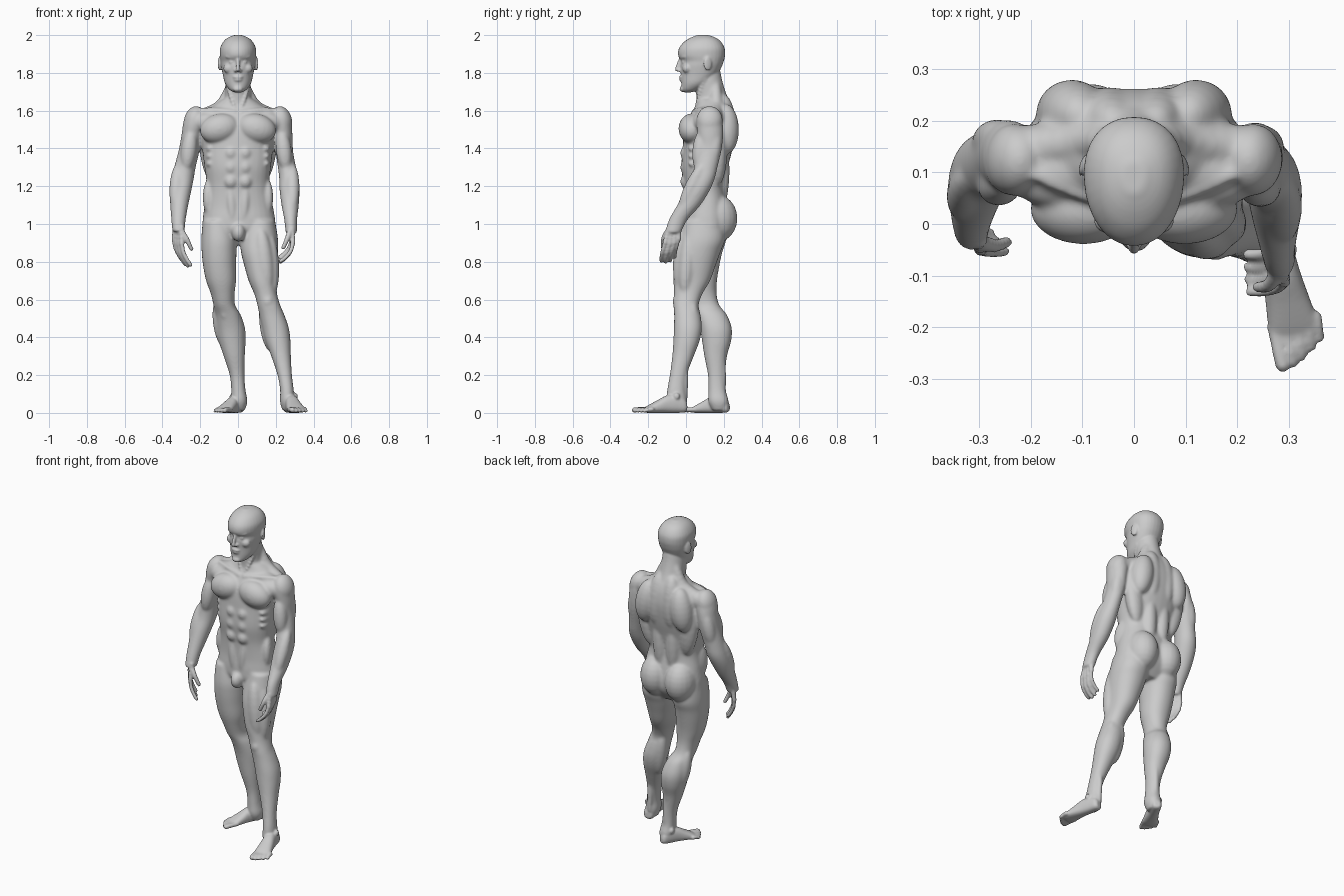
import bpy, bmesh, math
from mathutils import Vector, Matrix

skin = bpy.data.materials.new("plain grey")
skin.diffuse_color = (0.6, 0.6, 0.6, 1)
bm = bmesh.new()


def spline(rows, n=5):
    """Catmull-Rom through rows of numbers."""
    rows = [Vector(r) for r in rows]
    out = []
    for i in range(len(rows) - 1):
        a, b, c, d = rows[max(i - 1, 0)], rows[i], rows[i + 1], rows[min(i + 2, len(rows) - 1)]
        for k in range(n):
            t = k / n
            out.append(0.5 * (2 * b + (c - a) * t + (2 * a - 5 * b + 4 * c - d) * t * t
                              + (3 * b - a - 3 * c + d) * t ** 3))
    return out + [rows[-1]]


def loft(rows, power=2.0, egg=0.0, mat=Matrix()):
    """Rows are (height, x min, x max, y min, y max)."""
    rings = []
    for t, x0, x1, y0, y1 in spline(rows):
        ring = []
        for k in range(32):
            c, s = math.cos(k * math.pi / 16), math.sin(k * math.pi / 16)
            c2 = math.copysign(abs(c) ** (2 / power), c) * (1 + egg * s)
            s2 = math.copysign(abs(s) ** (2 / power), s)
            ring.append(bm.verts.new(mat @ Vector(((x0 + x1) / 2 + c2 * (x1 - x0) / 2,
                                                   (y0 + y1) / 2 + s2 * (y1 - y0) / 2, t))))
        rings.append(ring)
    for a, b in zip(rings, rings[1:]):
        for i in range(32):
            j = (i + 1) % 32
            bm.faces.new((a[i], a[j], b[j], b[i]))
    bm.faces.new(rings[0])
    bm.faces.new(rings[-1])


def blob(p, r, rot=Matrix()):
    m = Matrix.Translation(p) @ rot @ Matrix.Diagonal((*r, 1))
    bmesh.ops.create_uvsphere(bm, u_segments=20, v_segments=12, radius=1, matrix=m)


def muscle(p0, p1, r, flat=1.0):
    """Spindle between two points."""
    p0, p1 = Vector(p0), Vector(p1)
    d = p1 - p0
    rot = d.to_track_quat('Z', 'Y').to_matrix().to_4x4()
    blob((p0 + p1) / 2, (r, r * flat, d.length / 2), rot)


def tube(pts, r0, r1):
    """Round tapering tube with ball ends."""
    pts = spline([tuple(p) for p in pts], 5)
    for i, p in enumerate(pts):
        r = r0 + (r1 - r0) * i / (len(pts) - 1)
        bmesh.ops.create_icosphere(bm, subdivisions=2, radius=r, matrix=Matrix.Translation(p))


def fused(name, voxel, iterations, core=None):
    """Turn the collected parts, plus a finished core, into one softened object."""
    global bm
    bmesh.ops.recalc_face_normals(bm, faces=bm.faces)
    if core:
        bm.from_mesh(core)
    mesh = bpy.data.meshes.new(name)
    bm.to_mesh(mesh)
    bm.free()
    bm = bmesh.new()
    ob = bpy.data.objects.new(name, mesh)
    bpy.context.collection.objects.link(ob)
    mesh.materials.append(skin)
    fuse = ob.modifiers.new("fuse", 'REMESH')
    fuse.mode = 'VOXEL'
    fuse.voxel_size = voxel
    fuse.use_smooth_shade = True
    soft = ob.modifiers.new("soften", 'SMOOTH')
    soft.factor = 0.5
    soft.iterations = iterations
    return ob


# torso and neck
loft([(.89, -.11, .12, .05, .17), (.96, -.18, .195, -.01, .22), (1.02, -.187, .197, -.017, .23),
      (1.10, -.177, .184, -.01, .22), (1.20, -.166, .165, -.012, .205), (1.30, -.177, .174, -.024, .222),
      (1.40, -.19, .186, -.018, .247), (1.50, -.2, .2, -.008, .262), (1.57, -.195, .195, .02, .258),
      (1.62, -.14, .14, .05, .245), (1.66, -.085, .085, .06, .225)], 2.3)
loft([(1.56, -.085, .085, .05, .24), (1.64, -.074, .074, .055, .232), (1.70, -.068, .068, .052, .21),
      (1.76, -.067, .067, .045, .192), (1.82, -.062, .062, .05, .18)])
blob((.003, -.01, .955), (.036, .045, .05))
for s in (-1, 1):
    blob((s * .098, .03, 1.505), (.106, .07, .078), Matrix.Rotation(s * .25, 4, 'Y'))    # chest
    muscle((s * .1, .06, 1.55), (s * .25, .11, 1.53), .05)
    muscle((s * .01, .08, 1.59), (s * .24, .12, 1.555), .05)
    muscle((s * .165, .175, 1.55), (s * .115, .165, 1.2), .048, 1.3)                     # lats
    tube([(s * .035, .155, 1.73), (s * .09, .16, 1.62), (s * .2, .145, 1.558)], .03, .05)  # traps
    muscle((s * .04, .195, 1.69), (s * .055, .21, 1.36), .063)
    muscle((s * .10, .21, 1.635), (s * .14, .215, 1.37), .068)                           # shoulder blades
    muscle((s * .05, .195, 1.44), (s * .04, .175, 1.05), .045)                           # lower back
    tube([(s * .018, .038, 1.592), (s * .1, .055, 1.603), (s * .19, .095, 1.606)], .013, .013)
    for z in (1.375, 1.30, 1.225):                                                       # abdominals
        blob((s * .038, .004, z), (.037, .035, .04))
    muscle((s * .04, .02, 1.24), (s * .02, .01, .97), .038, .8)
    for z in (1.40, 1.36, 1.32):
        blob((s * .148, .05, z), (.024, .04, .018), Matrix.Rotation(s * .4, 4, 'Y'))
    muscle((s * .145, .085, 1.25), (s * .15, .075, 1.04), .034, 1.6)                     # flanks
    blob((s * .084, .165, 1.03), (.092, .108, .125))                                     # buttocks
    blob((s * .232, .125, 1.55), (.054, .07, .077), Matrix.Rotation(-s * .3, 4, 'Y'))    # shoulders

# arms
loft([(1.60, .19, .25, .08, .17), (1.55, .17, .28, .055, .192), (1.48, .185, .288, .06, .197),
      (1.40, .196, .29, .065, .19), (1.30, .211, .307, .043, .167), (1.24, .218, .32, .023, .152),
      (1.18, .22, .326, -.007, .127), (1.10, .23, .322, -.047, .077), (1.02, .245, .313, -.092, .007),
      (.95, .252, .313, -.112, -.028)])
loft([(1.60, -.25, -.19, .08, .17), (1.55, -.286, -.17, .055, .192), (1.48, -.298, -.19, .06, .202),
      (1.40, -.312, -.201, .065, .197), (1.30, -.338, -.224, .051, .182), (1.24, -.352, -.234, .04, .172),
      (1.18, -.36, -.246, .018, .147), (1.10, -.359, -.263, -.01, .102), (1.02, -.353, -.277, -.037, .048),
      (.96, -.348, -.282, -.054, .022)])
for p0, p1, r in (((.23, .085, 1.5), (.255, .065, 1.28), .042), ((-.245, .085, 1.5), (-.275, .07, 1.28), .042),
                  ((.24, .165, 1.52), (.262, .135, 1.3), .04), ((-.25, .17, 1.52), (-.29, .155, 1.3), .04),
                  ((.288, .09, 1.32), (.288, -.03, 1.07), .038), ((-.318, .1, 1.32), (-.333, .02, 1.07), .038)):
    muscle(p0, p1, r)

# legs
loft([(1.02, .03, .195, -.01, .2), (.92, .012, .212, -.037, .207), (.85, .016, .212, -.054, .182),
      (.78, .033, .207, -.062, .157), (.70, .056, .202, -.066, .128), (.63, .086, .207, -.064, .087),
      (.57, .103, .224, -.066, .067), (.52, .113, .245, -.063, .077), (.45, .128, .269, -.064, .084),
      (.38, .145, .278, -.067, .072), (.30, .176, .28, -.073, .041), (.20, .209, .286, -.086, .004),
      (.12, .223, .295, -.1, -.004), (.06, .222, .299, -.104, .004), (.012, .235, .288, -.085, -.008)], 2.15)
loft([(1.02, -.187, -.03, -.01, .2), (.92, -.194, -.008, -.027, .212), (.85, -.192, -.008, -.027, .192),
      (.78, -.185, -.01, -.02, .177), (.70, -.169, -.01, -.007, .164), (.63, -.144, -.018, .013, .162),
      (.57, -.13, -.015, .033, .177), (.52, -.12, .014, .053, .216), (.45, -.115, .037, .073, .242),
      (.38, -.102, .04, .085, .239), (.30, -.076, .036, .097, .217), (.20, -.044, .034, .116, .207),
      (.12, -.036, .04, .118, .211), (.06, -.037, .05, .118, .226), (.012, -.02, .036, .14, .212)], 2.15)
# thigh, knee and calf: hip x, knee x, ankle x, hip y, knee y, ankle y, inner side
for hx, kx, ax, hy, ky, ay, s in ((.12, .158, .25, -.01, -.04, -.04, -1), (-.105, -.08, 0, .02, .06, .16, 1)):
    muscle((hx, hy, .98), (kx, ky + .012, .63), .05)
    muscle((hx + s * .02, hy + .01, .80), (kx + s * .034, ky + .03, .60), .034)
    muscle((hx - s * .04, hy + .03, .97), (kx - s * .025, ky + .03, .62), .046)
    blob((kx, ky, .59), (.032, .032, .038))
    blob((kx + (ax - kx) * .1, ky + .015, .525), (.02, .022, .03))
    mx, my = kx + (ax - kx) * .4, (ky + ay) / 2 + .06
    muscle((kx + s * .022, ky + .08, .6), (mx + s * .018, my, .32), .042)
    muscle((kx - s * .03, ky + .075, .6), (mx - s * .028, my, .35), .04)
    muscle((ax, ay + .035, .36), (ax + .005, ay + .038, .03), .017)

trunk = fused("trunk_and_limbs", .0065, 10)
core = bpy.data.meshes.new_from_object(trunk.evaluated_get(bpy.context.evaluated_depsgraph_get()))
bpy.data.objects.remove(trunk)

# head
loft([(1.697, -.022, .022, -.012, .03), (1.712, -.046, .046, -.024, .07), (1.745, -.069, .069, -.025, .12),
      (1.79, -.08, .08, -.027, .165), (1.835, -.089, .089, -.03, .19), (1.862, -.092, .092, -.026, .2),
      (1.893, -.096, .096, -.042, .207), (1.93, -.095, .095, -.037, .205), (1.963, -.079, .079, -.012, .187),
      (1.985, -.056, .056, .022, .16), (2.0, -.022, .022, .06, .12)], 2.15, .09)
tube([(0, -.028, 1.876), (0, -.04, 1.845), (0, -.048, 1.818)], .009, .012)
blob((0, -.02, 1.714), (.026, .014, .015))
blob((0, -.025, 1.778), (.026, .012, .008))
blob((0, -.023, 1.762), (.022, .012, .007))
for s in (-1, 1):
    blob((s * .013, -.032, 1.812), (.009, .012, .009))
    muscle((s * .008, -.034, 1.882), (s * .068, -.004, 1.886), .009)
    blob((s * .033, -.013, 1.857), (.015, .01, .008))
    blob((s * .048, .006, 1.823), (.03, .025, .026))
    blob((s * .097, .115, 1.848), (.008, .023, .038), Matrix.Rotation(s * .35, 4, 'Z'))
    tube([(s * .058, .1, 1.77), (s * .042, .072, 1.69), (s * .014, .052, 1.605)], .015, .01)


def hand(palm, thumb, finger, step):
    """Palm fan, four bent fingers and a thumb."""
    step = Vector(step)
    for i in range(4):
        off = step * (i - 1.5)
        droop = Vector((0, 0, (0, -.008, -.004, .012)[i]))
        pts = [Vector(p) + off + droop for p in finger]
        tube([Vector(palm) + off * .7, pts[0]], .017, .014)
        tube(pts, .0125, .0105)
    tube(thumb, .017, .0115)


hand((.283, -.065, .975), [(.278, -.09, .97), (.262, -.118, .925), (.24, -.122, .875)],
     [(.288, -.075, .905), (.275, -.088, .86), (.245, -.095, .825), (.222, -.095, .808)], (-.002, .024, .003))
hand((-.315, -.012, .985), [(-.305, -.03, .97), (-.272, -.042, .92), (-.247, -.035, .868)],
     [(-.318, -.022, .9), (-.31, -.026, .855), (-.29, -.028, .815), (-.272, -.026, .788)], (-.014, .018, .003))


def foot(heel, angle, inner, size):
    """Sole runs along local z, height along local y."""
    m = (Matrix.Translation(heel) @ Matrix.Rotation(angle, 4, 'Z')
         @ Matrix(((1, 0, 0, 0), (0, 0, -1, 0), (0, 1, 0, 0), (0, 0, 0, 1))) @ Matrix.Scale(size, 4))
    loft([(.0, -.018, .018, .012, .05), (.015, -.03, .03, .002, .075), (.06, -.034, .034, .0, .098),
          (.11, -.037, .037, .0, .092), (.16, -.043, .043, .0, .066), (.205, -.048, .048, .0, .042),
          (.232, -.044, .044, .002, .026)], 2.4, -.08, m)
    for k in (-1, 1):
        blob(m @ Vector((k * .03, .088, .062)), (.011, .017, .018))
    for i, (end, r) in enumerate(((.276, .015), (.276, .0112), (.267, .0105), (.255, .010), (.242, .0095))):
        x = inner * (.037 - i * .0205)
        tube([m @ Vector((x, .019, .2)), m @ Vector((x * 1.02, .0175, end - .025)),
              m @ Vector((x, r, end))], .014 * size, r * size)


foot((.262, .004, 0), math.radians(13), -1, 1.0)
foot((.016, .226, 0), math.radians(-27), 1, .93)

# fuse head, hands and feet with the trunk
fused("body", .0055, 5, core)
